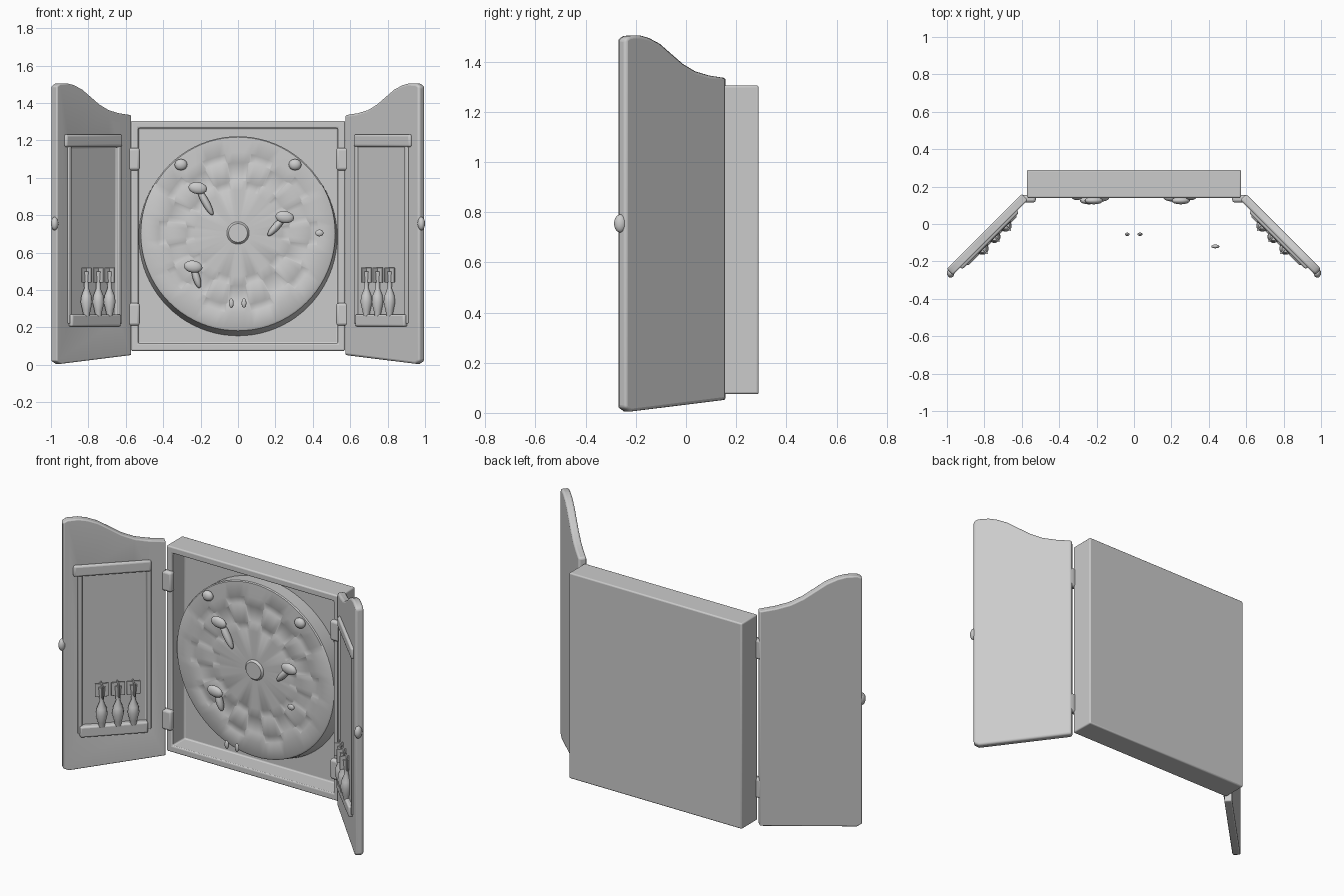
import bpy, bmesh, math
from mathutils import Vector, Matrix

cube = bpy.data.objects.get("Cube")
if cube:
    bpy.data.objects.remove(cube, do_unlink=True)

grey = bpy.data.materials.new("plain_grey")
grey.use_nodes = True
tone = (0.6, 0.6, 0.6, 1)
grey.diffuse_color = tone
grey.node_tree.nodes["Principled BSDF"].inputs["Base Color"].default_value = tone


def finish(name, bm, bevel=0, place=None):
    """Turn a bmesh into a smooth-shaded object, optionally mapping each point."""
    if place:
        for v in bm.verts:
            v.co = place(*v.co)
    bmesh.ops.recalc_face_normals(bm, faces=bm.faces)
    me = bpy.data.meshes.new(name)
    bm.to_mesh(me)
    bm.free()
    ob = bpy.data.objects.new(name, me)
    bpy.context.collection.objects.link(ob)
    me.materials.append(grey)
    if bevel:
        mod = ob.modifiers.new("round_edges", "BEVEL")
        mod.width, mod.segments, mod.limit_method = bevel, 3, "ANGLE"
        mod.angle_limit = math.radians(40)
    bpy.ops.object.select_all(action="DESELECT")
    ob.select_set(True)
    bpy.context.view_layer.objects.active = ob
    bpy.ops.object.shade_smooth_by_angle(angle=math.radians(40))
    return ob


def box(name, lo, hi, bevel=0, place=None):
    bm = bmesh.new()
    bmesh.ops.create_cube(bm, size=1)
    for v in bm.verts:
        v.co = [a + (c + 0.5) * (b - a) for a, b, c in zip(lo, hi, v.co)]
    return finish(name, bm, bevel, place)


def blob(name, centre, radii, spin=0):
    """Ellipsoid, spun about the front-back axis."""
    bm = bmesh.new()
    m = Matrix.Translation(centre) @ Matrix.Rotation(spin, 4, "Y") @ Matrix.Diagonal((*radii, 1))
    bmesh.ops.create_uvsphere(bm, u_segments=16, v_segments=10, radius=1, matrix=m)
    finish(name, bm)


def lathe(name, profile, place, sides=12):
    """Revolve (radius, height) pairs about the vertical."""
    bm = bmesh.new()
    rings = [[bm.verts.new((r * math.cos(i * math.tau / sides), r * math.sin(i * math.tau / sides), z))
              for i in range(sides)] for r, z in profile]
    for a, b in zip(rings, rings[1:]):
        for i in range(sides):
            j = (i + 1) % sides
            bm.faces.new((a[i], a[j], b[j], b[i]))
    bm.faces.new(rings[0])
    bm.faces.new(rings[-1])
    finish(name, bm, place=place)


# Open-fronted cabinet
bm = bmesh.new()
bmesh.ops.create_cube(bm, size=1)
for v in bm.verts:
    v.co = Vector((v.co.x * 1.145, 0.215 + v.co.y * 0.15, 0.69 + v.co.z * 1.23))
bm.normal_update()
front = min(bm.faces, key=lambda f: f.calc_center_median().y)
bmesh.ops.inset_region(bm, faces=[front], thickness=0.056)
pit = bmesh.ops.extrude_discrete_faces(bm, faces=[front])["faces"][0]
for v in pit.verts:
    v.co.y += 0.115
finish("cabinet", bm, 0.008)

# Round board: tapered drum with sunken alternating scoring beds
SECTORS, STEP = 20, 4
N = SECTORS * STEP
bm = bmesh.new()
rings = []
for r, y, z in [(0.53, 0.255, 0.685), (0.52, 0.166, 0.702), (0.512, 0.16, 0.705), (0.43, 0.157, 0.705),
                (0.38, 0.157, 0.705), (0.28, 0.157, 0.705), (0.23, 0.157, 0.705),
                (0.06, 0.157, 0.705), (0.05, 0.145, 0.705)]:
    rings.append([bm.verts.new((r * math.cos((i - STEP / 2) * math.tau / N), y,
                                z + r * math.sin((i - STEP / 2) * math.tau / N))) for i in range(N)])
beds = []
for k, (a, b) in enumerate(zip(rings, rings[1:])):
    for i in range(N):
        f = bm.faces.new((a[i], a[(i + 1) % N], b[(i + 1) % N], b[i]))
        odd = (i // STEP) % 2
        if (k in (3, 5) and not odd) or (k == 4 and odd):
            beds.append(f)
bm.faces.new(rings[-1])
bm.faces.new(rings[0])
bmesh.ops.recalc_face_normals(bm, faces=bm.faces)
bmesh.ops.inset_region(bm, faces=beds, thickness=0.008, depth=-0.004)
finish("round_board", bm)

# Knobs on the board and small loose tips in front of it
for x in (-0.305, 0.305):
    blob("board_clip", (x, 0.15, 1.07), (0.034, 0.022, 0.03))
for x in (-0.036, 0.032):
    blob("loose_tip", (x, -0.055, 0.33), (0.013, 0.009, 0.025))
blob("loose_bead", (0.435, -0.12, 0.705), (0.022, 0.01, 0.018))

# Darts stuck in the board: flat flight and slanting barrel
for fx, fz, tx, tz in [(-0.215, 0.945, -0.135, 0.80), (0.25, 0.79, 0.16, 0.69), (-0.24, 0.525, -0.205, 0.41)]:
    blob("board_dart_flight", (fx, 0.125, fz), (0.05, 0.02, 0.032), 0.15)
    length = math.hypot(tx - fx, tz - fz)
    blob("board_dart_barrel", ((fx + tx) / 2, 0.142, (fz + tz) / 2),
         (0.02, 0.022, length / 2), math.atan2(tx - fx, tz - fz))

# Doors, folded outward at 45 degrees
C = math.sqrt(0.5)
top = [(0, 1.335), (0.09, 1.345), (0.17, 1.362), (0.24, 1.392), (0.31, 1.435), (0.37, 1.472),
       (0.43, 1.495), (0.48, 1.505), (0.54, 1.503), (0.566, 1.49)]
bottom = [(0.566, 0.02), (0.535, 0.005), (0, 0.052)]

for side, word in ((1, "left"), (-1, "right")):
    def place(u, v, z, s=side):
        """u runs along the door from its hinge, v is depth from the outer face."""
        return Vector((s * (0.6 + C * (u - v)), 0.16 - C * (u + v), z))

    bm = bmesh.new()
    slab = bm.faces.new([bm.verts.new((u, 0, z)) for u, z in top + bottom])
    for part in bmesh.ops.extrude_face_region(bm, geom=[slab])["geom"]:
        if isinstance(part, bmesh.types.BMVert):
            part.co.y = 0.045
    door = finish(word + "_door", bm, 0.012, place)

    # Sunken panel
    cutter = box("panel_cutter", (0.105, 0.031, 0.25), (0.46, 0.1, 1.165), place=place)
    cutter.hide_render = True
    cut = door.modifiers.new("sunken_panel", "BOOLEAN")
    cut.operation, cut.object, cut.solver = "DIFFERENCE", cutter, "EXACT"
    bpy.context.view_layer.objects.active = door
    bpy.ops.object.modifier_move_to_index(modifier=cut.name, index=0)
    bpy.ops.object.modifier_apply(modifier=cut.name)
    bpy.data.objects.remove(cutter, do_unlink=True)

    # Panel trim and dart ledge
    box(word + "_top_trim", (0.08, 0.035, 1.165), (0.51, 0.06, 1.232), 0.012, place)
    box(word + "_inner_trim", (0.08, 0.035, 0.22), (0.105, 0.053, 1.18), 0.006, place)
    box(word + "_outer_trim", (0.46, 0.035, 0.22), (0.485, 0.053, 1.18), 0.006, place)
    box(word + "_dart_ledge", (0.1, 0.025, 0.205), (0.475, 0.068, 0.27), 0.01, place)

    # Spare darts standing on the ledge
    for u in (0.18, 0.265, 0.355):
        def stand(x, y, z, u=u):
            return place(u + x, 0.058 + y, z)
        lathe(word + "_dart", [(0.016, 0.26), (0.022, 0.29), (0.033, 0.335), (0.028, 0.37), (0.012, 0.41),
                               (0.014, 0.44), (0.02, 0.5)], stand)
        box(word + "_dart_flight", (-0.038, -0.004, 0.44), (0.038, 0.004, 0.52), 0.003, stand)
        box(word + "_dart_flight", (-0.004, -0.028, 0.44), (0.004, 0.038, 0.52), 0.003, stand)

    # Hinges and edge knob
    for z in (0.27, 1.1):
        x0, x1 = sorted((side * 0.525, side * 0.605))
        box(word + "_hinge", (x0, 0.115, z - 0.06), (x1, 0.155, z + 0.06), 0.014)
    blob(word + "_knob", (side * 0.98, -0.262, 0.755), (0.02, 0.025, 0.036))
